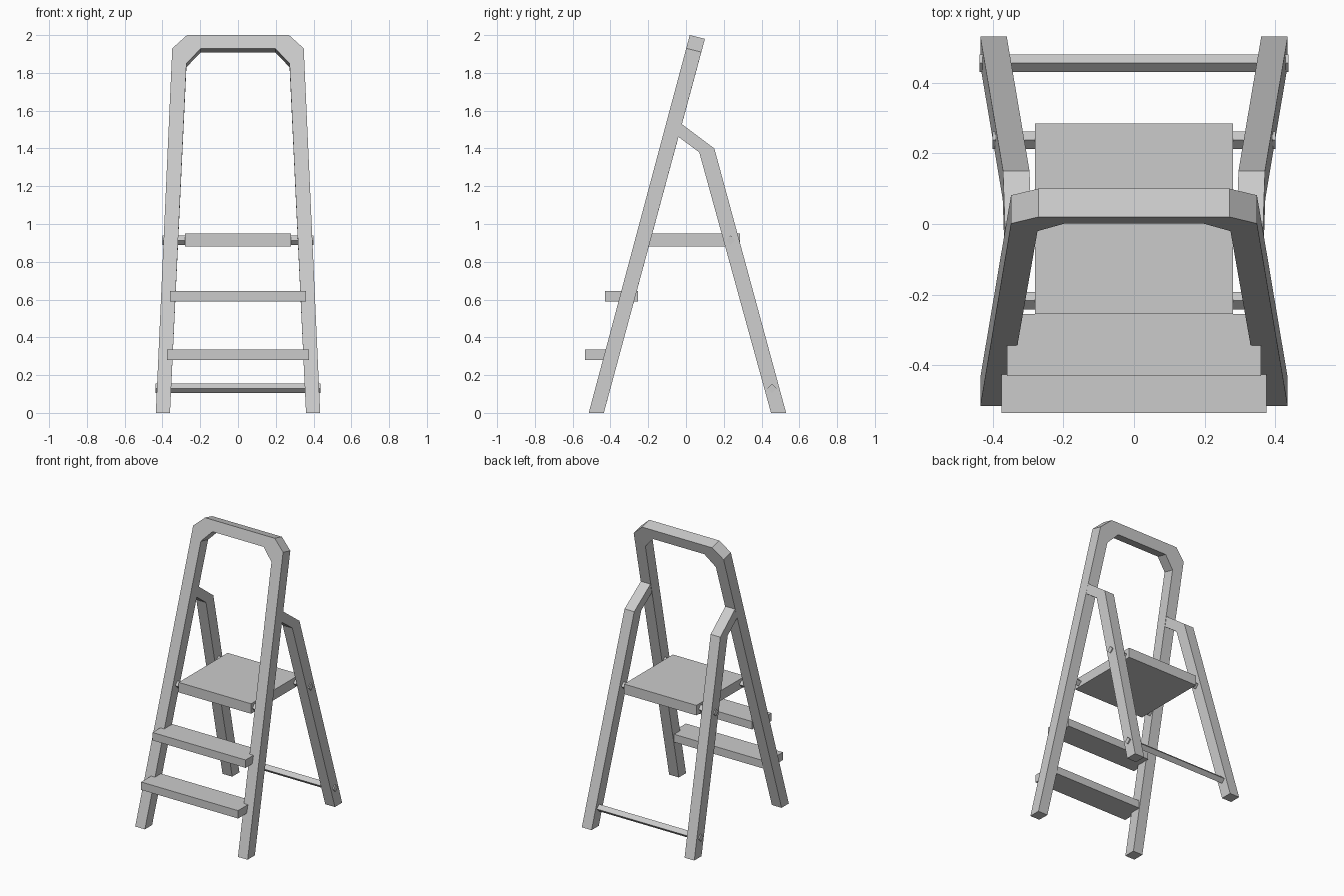
import bpy
import bmesh

cube = bpy.data.objects.get("Cube")
if cube:
    bpy.data.objects.remove(cube, do_unlink=True)

grey = bpy.data.materials.new("light_grey")
grey.use_nodes = True
grey.diffuse_color = (0.6, 0.6, 0.6, 1)
grey.node_tree.nodes["Principled BSDF"].inputs["Base Color"].default_value = (0.6, 0.6, 0.6, 1)


def loft(name, rings):
    """Solid skinned through rings of points, capped at both ends."""
    bm = bmesh.new()
    loops = [[bm.verts.new(p) for p in ring] for ring in rings]
    n = len(loops[0])
    for a, b in zip(loops, loops[1:]):
        for i in range(n):
            j = (i + 1) % n
            bm.faces.new((a[i], a[j], b[j], b[i]))
    bm.faces.new(loops[0])
    bm.faces.new(loops[-1])
    bmesh.ops.recalc_face_normals(bm, faces=bm.faces)
    mesh = bpy.data.meshes.new(name)
    bm.to_mesh(mesh)
    bm.free()
    mesh.materials.append(grey)
    obj = bpy.data.objects.new(name, mesh)
    bpy.context.collection.objects.link(obj)
    return obj


def slab(name, outline, z0, z1):
    return loft(name, [[(x, y, z) for x, y in outline] for z in (z0, z1)])


# Front hoop: leaning flat frame with chamfered top corners
def hoop_ring(outer, inner):
    front = [(x, -0.515 + 0.2675 * z, z) for x, z in (outer, inner)]
    back = [(x, y + 0.08, z - 0.02 if z > 0 else 0) for x, y, z in reversed(front)]
    return front + back


half = [((0.435, 0), (0.36, 0)),
        ((0.348, 1.93), (0.273, 1.85)),
        ((0.27, 2.0), (0.198, 1.928))]
left = [hoop_ring(o, i) for o, i in half]
right = [[(-x, y, z) for x, y, z in ring] for ring in reversed(left)]
loft("front_hoop", left + right)

# Rear legs: bent at the knee, splayed outward toward the floor
leg_profile = [((0.53, 0), (0.45, 0)),
               ((0.15, 1.40), (0.07, 1.38)),
               ((-0.03, 1.535), (-0.045, 1.465))]
for side, s in (("left", 1), ("right", -1)):
    rings = []
    for (yo, zo), (yi, zi) in leg_profile:
        xo, xi = 0.435 - 0.046 * zo, 0.435 - 0.046 * zi
        rings.append([(s * xo, yo, zo), (s * (xo - 0.075), yo, zo),
                      (s * (xi - 0.075), yi, zi), (s * xi, yi, zi)])
    loft(side + "_rear_leg", rings)

# Platform
slab("platform", [(-0.28, -0.255), (0.28, -0.255), (0.28, 0.285), (-0.28, 0.285)], 0.88, 0.95)

# Notched steps: wide nose in front of the hoop, narrow part between its legs
for name, wide, narrow, front, notch, back, z in (
        ("lower_step", 0.375, 0.346, -0.535, -0.425, -0.36, 0.28),
        ("upper_step", 0.36, 0.333, -0.43, -0.344, -0.255, 0.59)):
    edge = [(wide, front), (wide, notch), (narrow, notch), (narrow, back)]
    slab(name, edge + [(-x, y) for x, y in reversed(edge)], z, z + 0.055)

# Diamond-section cross bars
r = 0.025
for name, x, y, z in (("floor_bar", 0.437, 0.455, 0.13),
                      ("platform_rear_bar", 0.4, 0.237, 0.913),
                      ("platform_front_bar", 0.35, -0.217, 0.913)):
    loft(name, [[(e, y - r, z), (e, y, z - r), (e, y + r, z), (e, y, z + r)] for e in (-x, x)])
